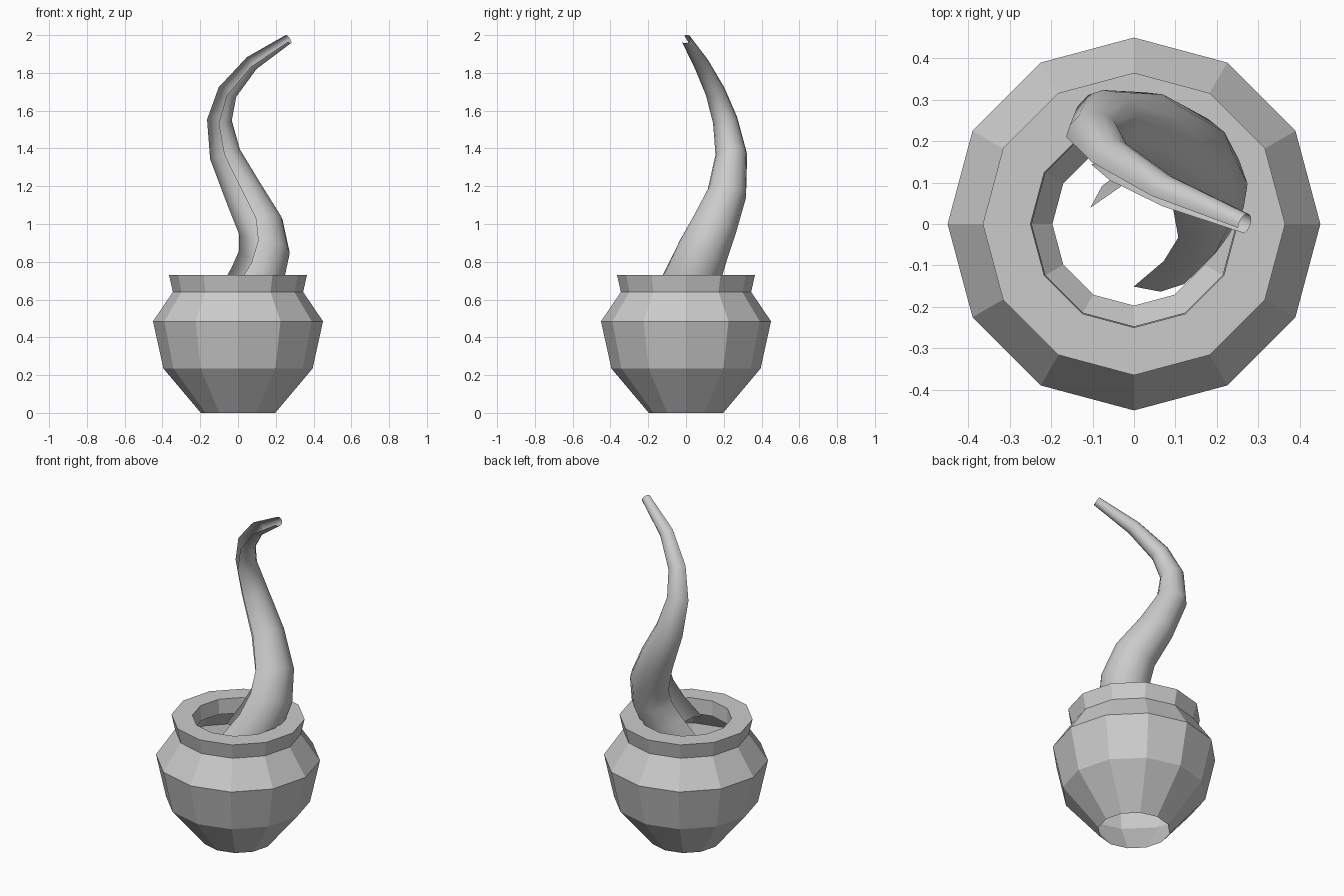
import bpy, math
from mathutils import Vector

if "Cube" in bpy.data.objects:
    bpy.data.objects.remove(bpy.data.objects["Cube"])


def make_object(name, verts, faces):
    mesh = bpy.data.meshes.new(name)
    mesh.from_pydata(verts, [], faces)
    mesh.update()
    obj = bpy.data.objects.new(name, mesh)
    bpy.context.collection.objects.link(obj)
    return obj


def skin(rings, closed):
    # Join consecutive rings of points with quads
    n = len(rings[0])
    verts = [p for ring in rings for p in ring]
    faces = []
    for i in range(len(rings) - 1):
        for j in range(n if closed else n - 1):
            k = (j + 1) % n
            faces.append((i * n + j, i * n + k, (i + 1) * n + k, (i + 1) * n + j))
    return verts, faces


# Pot: twelve-sided lathe, open at the bottom, with a short inner lip
pot_profile = [(0.197, 0.0), (0.395, 0.235), (0.45, 0.485), (0.345, 0.64),
               (0.365, 0.73), (0.25, 0.73), (0.247, 0.64)]
pot_rings = [[(r * math.cos(math.tau * j / 12), r * math.sin(math.tau * j / 12), z)
              for j in range(12)] for r, z in pot_profile]
make_object("pot", *skin(pot_rings, True))

# Tentacle: tapering gutter-shaped shell swept along a winding path (x, y, z, radius)
path = [(0.03, -0.02, 0.60, 0.155), (0.10, 0.04, 0.73, 0.148),
        (0.138, 0.09, 0.86, 0.137), (0.12, 0.148, 0.99, 0.123),
        (0.03, 0.217, 1.165, 0.104), (-0.068, 0.24, 1.37, 0.084),
        (-0.098, 0.207, 1.55, 0.066), (-0.055, 0.155, 1.70, 0.053),
        (0.07, 0.08, 1.85, 0.041), (0.267, 0.0, 1.979, 0.026)]
centres = [Vector(p[:3]) for p in path]
segments = 10
rings = []
for i, c in enumerate(centres):
    last = len(centres) - 1
    tangent = (centres[min(i + 1, last)] - centres[max(i - 1, 0)]).normalized()
    # Direction the open side faces, turning slightly toward the tip
    a = math.radians(209 + 20 * i / last)
    facing = Vector((math.cos(a), math.sin(a), 0))
    facing = (facing - tangent * facing.dot(tangent)).normalized()
    side = tangent.cross(facing)
    ring = []
    for j in range(segments + 1):
        t = math.radians(45 + 270 * j / segments)
        ring.append(c + path[i][3] * (facing * math.cos(t) + side * math.sin(t)))
    rings.append(ring)
tentacle = make_object("tentacle", *skin(rings, False))
for poly in tentacle.data.polygons:
    poly.use_smooth = True
